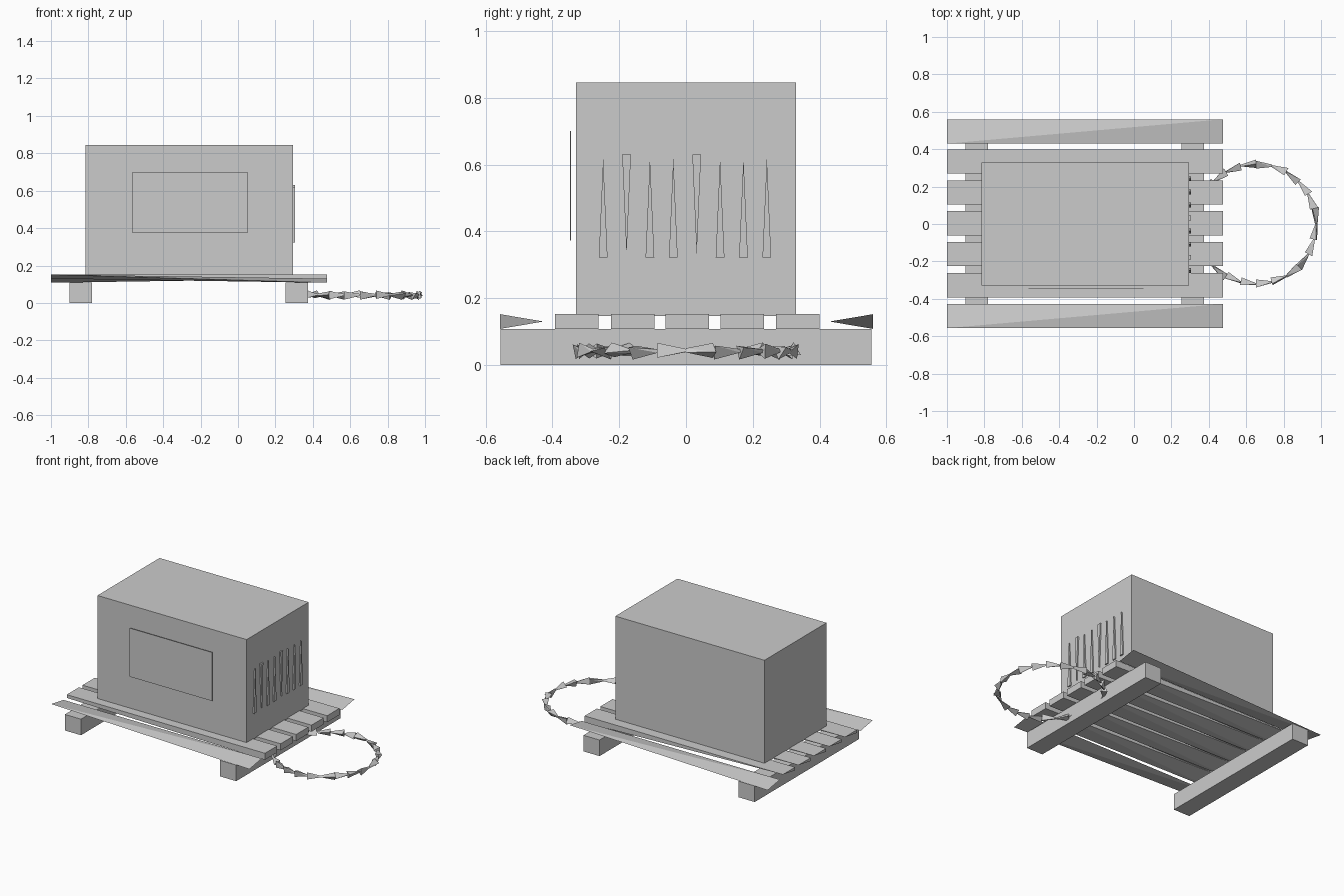
import bpy, bmesh, random
from math import cos, sin, pi
from mathutils import Vector

if "Cube" in bpy.data.objects:
    bpy.data.objects.remove(bpy.data.objects["Cube"])

random.seed(4)


def finish(bm, name):
    bmesh.ops.recalc_face_normals(bm, faces=bm.faces)
    me = bpy.data.meshes.new(name)
    bm.to_mesh(me)
    bm.free()
    ob = bpy.data.objects.new(name, me)
    bpy.context.collection.objects.link(ob)
    return ob


def add_hull(bm, pts):
    verts = [bm.verts.new(p) for p in pts]
    bmesh.ops.convex_hull(bm, input=verts)


def box(name, x0, x1, y0, y1, z0, z1):
    bm = bmesh.new()
    add_hull(bm, [(x, y, z) for x in (x0, x1) for y in (y0, y1) for z in (z0, z1)])
    return finish(bm, name)


# Pallet runners
box("left_runner", -0.90, -0.78, -0.555, 0.555, 0, 0.108)
box("right_runner", 0.255, 0.375, -0.555, 0.555, 0, 0.108)

# Pallet slats: thin faceted wedges
XL, XR, LOW, MID, TOP = -1.0, 0.475, 0.108, 0.13, 0.152
slats = [-0.492, -0.327, -0.16, 0.004, 0.168, 0.334, 0.495]
for i, y in enumerate(slats):
    bm = bmesh.new()
    h = 0.065
    if i in (0, 6):                      # outer slats are twisted slivers
        s = -1 if i == 0 else 1
        left, right = (TOP, LOW) if i == 0 else (LOW, TOP)
        add_hull(bm, [(XL, y + s*h, left), (XR, y + s*h, right),
                      (XL, y - s*h, MID), (XR, y - s*h, MID)])
    else:                                # inner slats thin out to the left
        add_hull(bm, [(x, y + d, TOP) for x in (XL, XR) for d in (-h, h)]
                 + [(XR, y - h, LOW), (XR, y + h, LOW), (XL, y - h, MID)])
    finish(bm, f"slat_{i + 1}")

# Main housing and its front panel
box("housing", -0.815, 0.295, -0.33, 0.33, 0.147, 0.845)
box("front_panel", -0.565, 0.05, -0.348, -0.344, 0.373, 0.70)

# Tapered vent slits on the right side
bm = bmesh.new()
for i in range(8):
    if i == 7:
        continue_y = 0.242
    y = -0.248 + 0.07 * i
    z0, z1 = (0.63, 0.33) if i in (1, 4) else (0.322, 0.62)
    add_hull(bm, [(x, y + d, z0) for x in (0.29, 0.304) for d in (-0.013, 0.013)]
             + [(x, y, z1) for x in (0.29, 0.304)])
finish(bm, "side_vents")

# Coiled cable: a ring of tapered three-sided links
bm = bmesh.new()
N, R, centre = 24, 0.322, Vector((0.653, 0, 0.042))


def section(a, r, twist):
    out = Vector((cos(a), sin(a), 0))
    return [centre + out * (R + r * cos(twist + k * 2*pi/3))
            + Vector((0, 0, r * sin(twist + k * 2*pi/3))) for k in range(3)]


for i in range(N):
    a, b = 2*pi * i / N, 2*pi * (i + 1) / N
    tw = random.uniform(0, 2*pi)
    r0, r1 = (0.026, 0.006) if i % 5 else (0.008, 0.026)
    add_hull(bm, section(a, r0, tw) + section(b, r1, tw + 0.5))
finish(bm, "coiled_cable")
